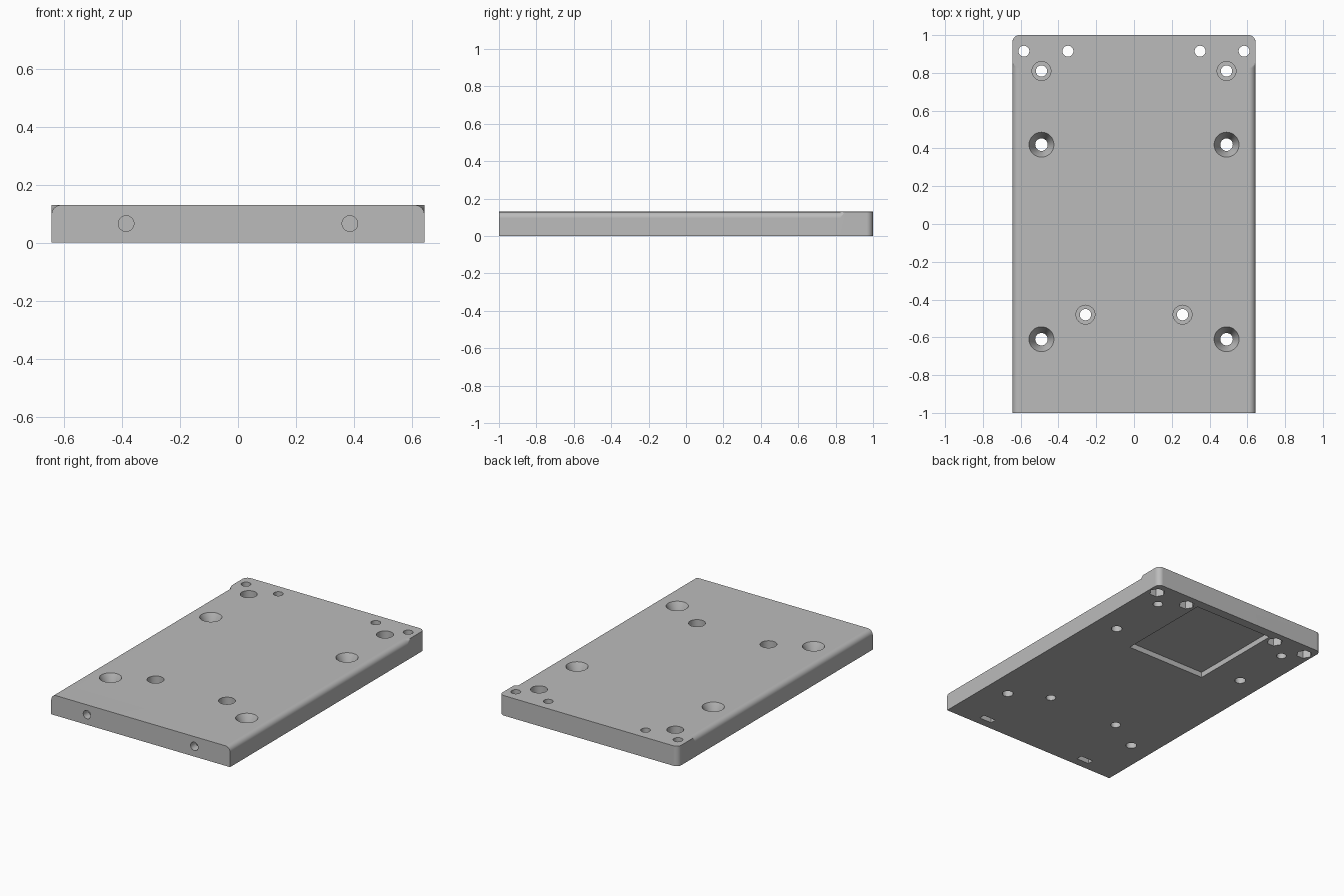
import bpy, bmesh, math
from mathutils import Matrix, Vector

cube = bpy.data.objects.get("Cube")
if cube:
    bpy.data.objects.remove(cube, do_unlink=True)

HALF_W, HEIGHT = 0.643, 0.13
EDGE_R, CORNER_R = 0.034, 0.035

grey = bpy.data.materials.new("mid grey")
grey.use_nodes = True
grey.diffuse_color = (0.5, 0.5, 0.5, 1)
grey.node_tree.nodes["Principled BSDF"].inputs["Base Color"].default_value = (0.5, 0.5, 0.5, 1)


def loft(bm, rings):
    """Skin a closed solid through rings of equal point count."""
    rings = [[bm.verts.new(p) for p in ring] for ring in rings]
    for a, b in zip(rings, rings[1:]):
        for i in range(len(a)):
            j = (i + 1) % len(a)
            bm.faces.new((a[i], a[j], b[j], b[i]))
    bm.faces.new(rings[0][::-1])
    bm.faces.new(rings[-1])


def lathe(bm, profile, matrix, sides=32):
    """Turn (radius, height) pairs around the local z axis."""
    rings = []
    for r, z in profile:
        angles = [2 * math.pi * i / sides for i in range(sides)]
        rings.append([matrix @ Vector((r * math.cos(a), r * math.sin(a), z)) for a in angles])
    loft(bm, rings)


def box(bm, x, y, z, sx, sy, sz):
    m = Matrix.Translation((x, y, z)) @ Matrix.Diagonal((sx, sy, sz, 1))
    bmesh.ops.create_cube(bm, size=1, matrix=m)


def finish(bm, name):
    bmesh.ops.recalc_face_normals(bm, faces=bm.faces[:])
    mesh = bpy.data.meshes.new(name)
    bm.to_mesh(mesh)
    bm.free()
    obj = bpy.data.objects.new(name, mesh)
    bpy.context.collection.objects.link(obj)
    mesh.materials.append(grey)
    return obj


def section(y, r, half):
    """Cross-section with rounded upper edges."""
    pts = [(-half, y, 0), (half, y, 0)]
    for side in (1, -1):
        arc = [math.pi / 2 * i / 8 for i in range(9)]
        for a in arc if side > 0 else arc[::-1]:
            pts.append((side * (half - r + r * math.cos(a)), y, HEIGHT - r + r * math.sin(a)))
    return pts


# Plate body: rounded long edges, square back end with rounded upright corners
bm = bmesh.new()
rings = [section(-1, EDGE_R, HALF_W), section(0.825, EDGE_R, HALF_W),
         section(0.85, 0.001, HALF_W)]
for i in range(9):
    a = math.pi / 2 * i / 8
    rings.append(section(1 - CORNER_R + CORNER_R * math.sin(a), 0.001,
                         HALF_W - CORNER_R + CORNER_R * math.cos(a)))
loft(bm, rings)
plate = finish(bm, "mounting_plate")

# Screw holes: countersunk, counterbored, plain, and blind ones in the front
over = HEIGHT + 0.02
countersunk = [(0.033, -0.02), (0.033, 0.06), (0.066, HEIGHT), (0.066, over)]
counterbored = [(0.03, -0.02), (0.03, 0.08), (0.05, 0.08), (0.05, over)]
plain = [(0.029, -0.02), (0.029, over)]
blind = [(0.027, -0.02), (0.027, 0.15)]
holes, pockets = bmesh.new(), bmesh.new()
for s in (-1, 1):
    for profile, x, y in ((countersunk, 0.49, 0.42), (countersunk, 0.49, -0.61),
                          (counterbored, 0.49, 0.81), (counterbored, 0.257, -0.48),
                          (plain, 0.35, 0.915), (plain, 0.583, 0.915)):
        lathe(holes, profile, Matrix.Translation((s * x, y, 0)))
    lathe(holes, blind, Matrix.Translation((s * 0.386, -1, 0.066))
          @ Matrix.Rotation(-math.pi / 2, 4, 'X'))
    # Hexagonal nut pockets and nut slots in the underside
    for x in (0.35, 0.583):
        lathe(pockets, [(0.048, -0.02), (0.048, 0.06)],
              Matrix.Translation((s * x, 0.915, 0)), 6)
    box(pockets, s * 0.386, -0.925, 0.04, 0.09, 0.04, 0.14)

# Shallow rectangular recess in the underside
box(pockets, 0, 0.62, 0.0, 0.57, 0.64, 0.07)

bpy.context.view_layer.objects.active = plate
plate.select_set(True)
for cutter in (finish(holes, "hole_cutter"), finish(pockets, "pocket_cutter")):
    cutter.hide_render = True
    mod = plate.modifiers.new("cut", 'BOOLEAN')
    mod.operation, mod.solver, mod.object = 'DIFFERENCE', 'EXACT', cutter
    bpy.ops.object.modifier_apply(modifier=mod.name)
    bpy.data.objects.remove(cutter, do_unlink=True)

bpy.ops.object.shade_smooth_by_angle(angle=math.radians(30))
weighted = plate.modifiers.new("even_shading", 'WEIGHTED_NORMAL')
weighted.keep_sharp = True
